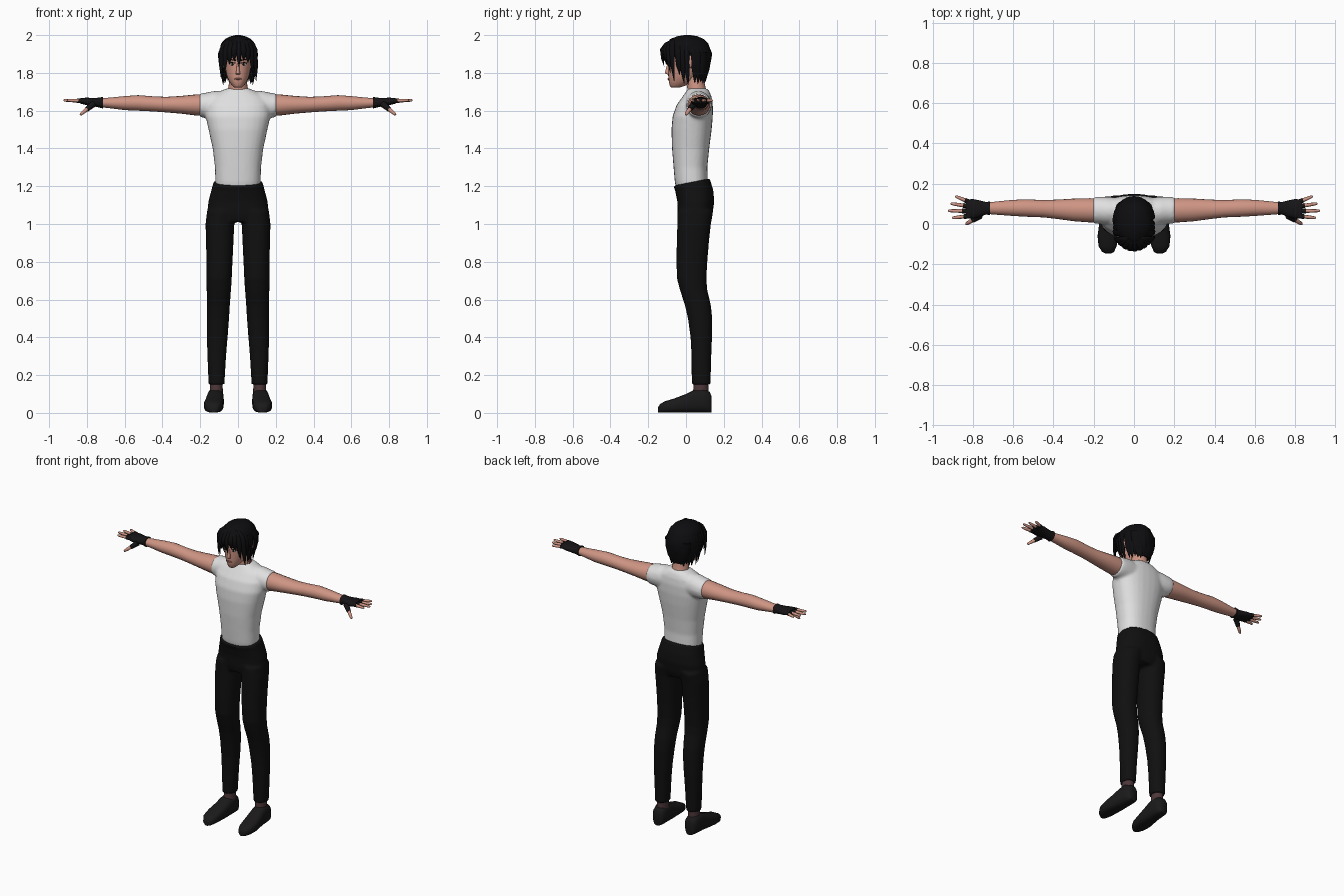
import bpy, bmesh, math, random
from mathutils import Vector as V

random.seed(4)


def material(name, r, g, b):
    m = bpy.data.materials.new(name)
    m.diffuse_color = (r, g, b, 1)
    return m


SKIN = material("skin", .62, .30, .23)
WHITE = material("shirt white", .74, .74, .74)
BLACK = material("trouser black", .005, .005, .005)
HAIR = material("hair black", .004, .004, .005)
SHOE = material("shoe black", .011, .010, .010)
SOCK = material("sock mauve", .075, .038, .042)
GLOVE = material("glove black", .008, .007, .008)
LIP = material("lip pink", .42, .16, .13)
EYE = material("eye white", .6, .58, .58)


def spow(a, p):
    return math.copysign(abs(a) ** p, a)


def loft(bm, rings, n=20, p=1.0):
    """Skin a list of (centre, u axis, v axis) rings and cap both ends."""
    loops = []
    for c, u, v in rings:
        ang = [2 * math.pi * i / n for i in range(n)]
        loops.append([bm.verts.new(V(c) + V(u) * spow(math.cos(a), p) + V(v) * spow(math.sin(a), p))
                      for a in ang])
    for a, b in zip(loops, loops[1:]):
        for i in range(n):
            j = (i + 1) % n
            bm.faces.new((a[i], a[j], b[j], b[i]))
    bm.faces.new(loops[0][::-1])
    bm.faces.new(loops[-1])


def upright(rows, tilt=0):
    """Rings from rows of (z, x left, x right, y front, y back)."""
    return [(((xa + xb) / 2, (ya + yb) / 2, z), ((xb - xa) / 2, 0, 0),
             (0, (yb - ya) / 2, (yb - ya) / 2 * (tilt if i == len(rows) - 1 else 0)))
            for i, (z, xa, xb, ya, yb) in enumerate(rows)]


def sideways(rows, s):
    """Rings from rows of (x, y centre, z centre, y radius, z radius)."""
    return [((s * x, y, z), (0, ry, 0), (0, 0, rz)) for x, y, z, ry, rz in rows]


def tube(bm, points, radii, n=8):
    axis = (V(points[-1]) - V(points[0])).normalized()
    u = axis.cross(V((0, 0, 1))).normalized()
    v = axis.cross(u)
    loft(bm, [(q, u * r, v * r) for q, r in zip(points, radii)], n)


def ball(bm, c, size):
    steps = [math.pi * (i + .08) / 8.16 for i in range(9)]
    loft(bm, [((c[0], c[1], c[2] - size[2] * math.cos(a)), (size[0] * math.sin(a), 0, 0),
               (0, size[1] * math.sin(a), 0)) for a in steps], 14)


def finish(name, bm, mat, voxel=0, angle=60):
    bmesh.ops.recalc_face_normals(bm, faces=bm.faces)
    me = bpy.data.meshes.new(name)
    bm.to_mesh(me)
    bm.free()
    me.materials.append(mat)
    ob = bpy.data.objects.new(name, me)
    bpy.context.collection.objects.link(ob)
    bpy.ops.object.select_all(action='DESELECT')
    ob.select_set(True)
    bpy.context.view_layer.objects.active = ob
    if voxel:
        r = ob.modifiers.new("merge", 'REMESH')
        r.mode, r.voxel_size, r.use_smooth_shade = 'VOXEL', voxel, True
        s = ob.modifiers.new("soften", 'SMOOTH')
        s.factor, s.iterations = .5, 3
    else:
        bpy.ops.object.shade_smooth_by_angle(angle=math.radians(angle))
    return ob


# Shirt: torso and two short sleeves merged
bm = bmesh.new()
torso = [(1.17, .112, -.048, .108), (1.22, .120, -.059, .116), (1.30, .122, -.066, .113),
         (1.40, .134, -.074, .123), (1.50, .156, -.077, .136), (1.57, .172, -.071, .142),
         (1.63, .170, -.050, .142), (1.675, .145, -.018, .135), (1.70, .10, .0, .125),
         (1.718, .06, .012, .112)]
loft(bm, upright([(z, -h, h, a, b) for z, h, a, b in torso]), 28, .85)
for s in (-1, 1):
    loft(bm, sideways([(.05, .065, 1.63, .065, .075), (.13, .065, 1.63, .07, .074),
                       (.17, .068, 1.628, .068, .067), (.205, .068, 1.629, .065, .062)], s), 24)
finish("shirt", bm, WHITE, .009)

# Trousers: hips and two legs merged
bm = bmesh.new()
hips = [(1.01, .13, -.035, .125), (1.05, .164, -.044, .140), (1.12, .157, -.046, .150),
        (1.18, .141, -.058, .144), (1.222, .130, -.068, .126)]
loft(bm, upright([(z, -h, h, a, b) for z, h, a, b in hips], .2), 28, .85)
leg = [(.15, .072, .156, .030, .130), (.30, .063, .162, .029, .134), (.40, .055, .165, .024, .138),
       (.50, .047, .166, .010, .139), (.57, .043, .166, -.006, .132), (.65, .037, .166, -.032, .113),
       (.71, .033, .167, -.048, .108), (.80, .029, .167, -.051, .113), (.92, .023, .170, -.049, .123),
       (1.0, .020, .172, -.046, .132), (1.07, .012, .164, -.045, .145)]
for s in (-1, 1):
    loft(bm, upright([(z, s * a, s * b, c, d) for z, a, b, c, d in leg]), 24, .9)
finish("trousers", bm, BLACK, .009)

# Socks and shoes
bm = bmesh.new()
shoes = bmesh.new()
last = [(.136, .118, .026, .085), (.125, .118, .038, .110), (.09, .119, .044, .127), (.04, .121, .046, .118),
        (0, .124, .049, .098), (-.06, .130, .051, .075), (-.11, .131, .045, .060),
        (-.138, .129, .030, .045), (-.147, .128, .014, .028)]
for s in (-1, 1):
    loft(bm, upright([(.05, s * .08, s * .152, .035, .12), (.10, s * .08, s * .150, .036, .119),
                      (.18, s * .082, s * .148, .042, .118)]), 18)
    loft(shoes, [((s * x, y, h / 2 + .002), (w, 0, 0), (0, 0, h / 2)) for y, x, w, h in last], 20, .7)
finish("socks", bm, SOCK)
finish("shoes", shoes, SHOE)

# Bare arms
bm = bmesh.new()
arm = [(.15, .068, 1.630, .058, .056), (.22, .068, 1.630, .060, .056), (.30, .070, 1.631, .056, .047),
       (.38, .073, 1.632, .048, .041), (.45, .076, 1.636, .043, .040), (.53, .079, 1.641, .043, .041),
       (.60, .080, 1.640, .040, .037), (.68, .079, 1.641, .033, .028), (.74, .078, 1.642, .027, .022)]
for s in (-1, 1):
    loft(bm, sideways(arm, s), 20)
finish("arms", bm, SKIN)

# Fingerless gloves, fingers and thumbs
bm = bmesh.new()
hands = bmesh.new()
fingers = [(.040, .030, .905), (.064, .066, .925), (.087, .102, .912), (.108, .138, .888)]
for s in (-1, 1):
    loft(bm, sideways([(.715, .078, 1.642, .034, .031), (.735, .078, 1.643, .031, .026),
                       (.765, .076, 1.645, .041, .022), (.80, .075, 1.649, .049, .020),
                       (.835, .075, 1.652, .046, .015)], s), 20, .85)
    for y0, y1, tip in fingers:
        a, b = V((s * .815, y0, 1.652)), V((s * tip, y1, 1.655))
        tube(bm, [a, a.lerp(b, .35)], (.0125, .0115))
        tube(hands, [a.lerp(b, t) for t in (.2, .6, .93, 1)], (.0098, .009, .007, .003))
    a, b = V((s * .765, .042, 1.636)), V((s * .836, -.002, 1.578))
    tube(bm, [a, a.lerp(b, .5)], (.018, .0135))
    tube(hands, [a.lerp(b, t) for t in (.3, .7, .94, 1)], (.0115, .0105, .008, .003))
finish("gloves", bm, GLOVE)
finish("fingers", hands, SKIN)

# Neck, head, ears and nose
bm = bmesh.new()
loft(bm, upright([(1.66, -.062, .062, .0, .12), (1.71, -.054, .054, .008, .108),
                  (1.75, -.047, .047, .0, .098), (1.83, -.046, .046, -.01, .095)]), 18)
finish("neck", bm, SKIN)
bm = bmesh.new()
skull = [(1.722, .018, -.078, -.035), (1.732, .030, -.086, -.005), (1.755, .047, -.091, .035),
         (1.785, .060, -.094, .065), (1.83, .069, -.094, .090), (1.88, .075, -.099, .105),
         (1.93, .070, -.092, .10), (1.965, .045, -.06, .07)]
loft(bm, upright([(z, -h, h, a, b) for z, h, a, b in skull]), 24, .92)
finish("head", bm, SKIN)
bm = bmesh.new()
loft(bm, upright([(1.792, -.011, .011, -.100, -.08), (1.798, -.012, .012, -.112, -.08),
                  (1.81, -.009, .009, -.110, -.08), (1.85, -.006, .006, -.099, -.08)]), 10)
for s in (-1, 1):
    ball(bm, (s * .083, .022, 1.862), (.013, .021, .036))
finish("nose_and_ears", bm, SKIN)

# Eyes, pupils, brows and lips
eyes, dark, lips = bmesh.new(), bmesh.new(), bmesh.new()
for s in (-1, 1):
    ball(eyes, (s * .031, -.087, 1.846), (.014, .005, .0065))
    ball(dark, (s * .030, -.0905, 1.846), (.006, .003, .0063))
    tube(dark, [(s * .014, -.094, 1.852), (s * .031, -.091, 1.855), (s * .047, -.080, 1.851)],
         (.002, .003, .002), 6)
    tube(dark, [(s * .012, -.098, 1.866), (s * .050, -.082, 1.873)], (.004, .002), 6)
ball(lips, (0, -.092, 1.768), (.019, .006, .005))
finish("eyes", eyes, EYE)
finish("pupils_and_brows", dark, HAIR)
finish("lips", lips, LIP)

# Hair: crown, nape volume and hanging pointed locks
bm = bmesh.new()
crown = [(1.885, .088, -.088, .120), (1.92, .096, -.112, .128), (1.955, .090, -.105, .118),
         (1.98, .068, -.082, .093), (1.994, .038, -.045, .06), (2.0, .012, -.01, .025)]
loft(bm, upright([(z, -h, h, a, b) for z, h, a, b in crown]), 24)
nape = [(1.76, .045, .07, .103), (1.80, .072, .05, .118), (1.85, .086, .04, .126), (1.91, .092, .03, .128)]
loft(bm, upright([(z, -h, h, a, b) for z, h, a, b in nape]), 20)


def lock(a, mid, tip, w, t=.010):
    """Flat tapering lock through three points, turned to face outward."""
    a, mid, tip = V(a), V(mid), V(tip)
    out = V((mid.x, mid.y - .01, 0)).normalized()
    side = V((-out.y, out.x, 0))
    pts = [a, a.lerp(mid, .6) + V((0, 0, .012)), mid, mid.lerp(tip, .55) + out * .003, tip]
    loft(bm, [(q, side * w * k, out * t * k) for q, k in zip(pts, (.6, .9, 1, .75, .08))], 8)


# Fringe
for x, z, w in ((-.088, 1.775, .020), (-.068, 1.80, .018), (-.045, 1.845, .018), (-.02, 1.865, .017),
                (.005, 1.835, .014), (.03, 1.868, .018), (.052, 1.855, .018), (.074, 1.80, .018),
                (.094, 1.757, .018)):
    y = -.128 + 6 * x * x
    lock((x * .55, -.07, 1.978), (x * .95, y, 1.925), (x * 1.02, y + .012, z), w)
# Side locks in front of the ears
for s in (-1, 1):
    for y, z in ((-.045, 1.79), (-.022, 1.745), (.0, 1.735)):
        lock((s * .06, y, 1.965), (s * .094, y, 1.90), (s * .078, y + .012, z), .018)
lock((-.06, .025, 1.965), (-.097, .025, 1.90), (-.084, .03, 1.79), .022)
# Back and sides behind the ears
for i in range(13):
    d = math.radians(20 + 140 * i / 12)
    c, s = math.cos(d), math.sin(d)
    lock((c * .06, .01 + s * .08, 1.975), (c * .097, .01 + s * .119, 1.90),
         (c * .078, .015 + s * .090, 1.75 + random.uniform(-.012, .03)), .027)
finish("hair", bm, HAIR, angle=50)
